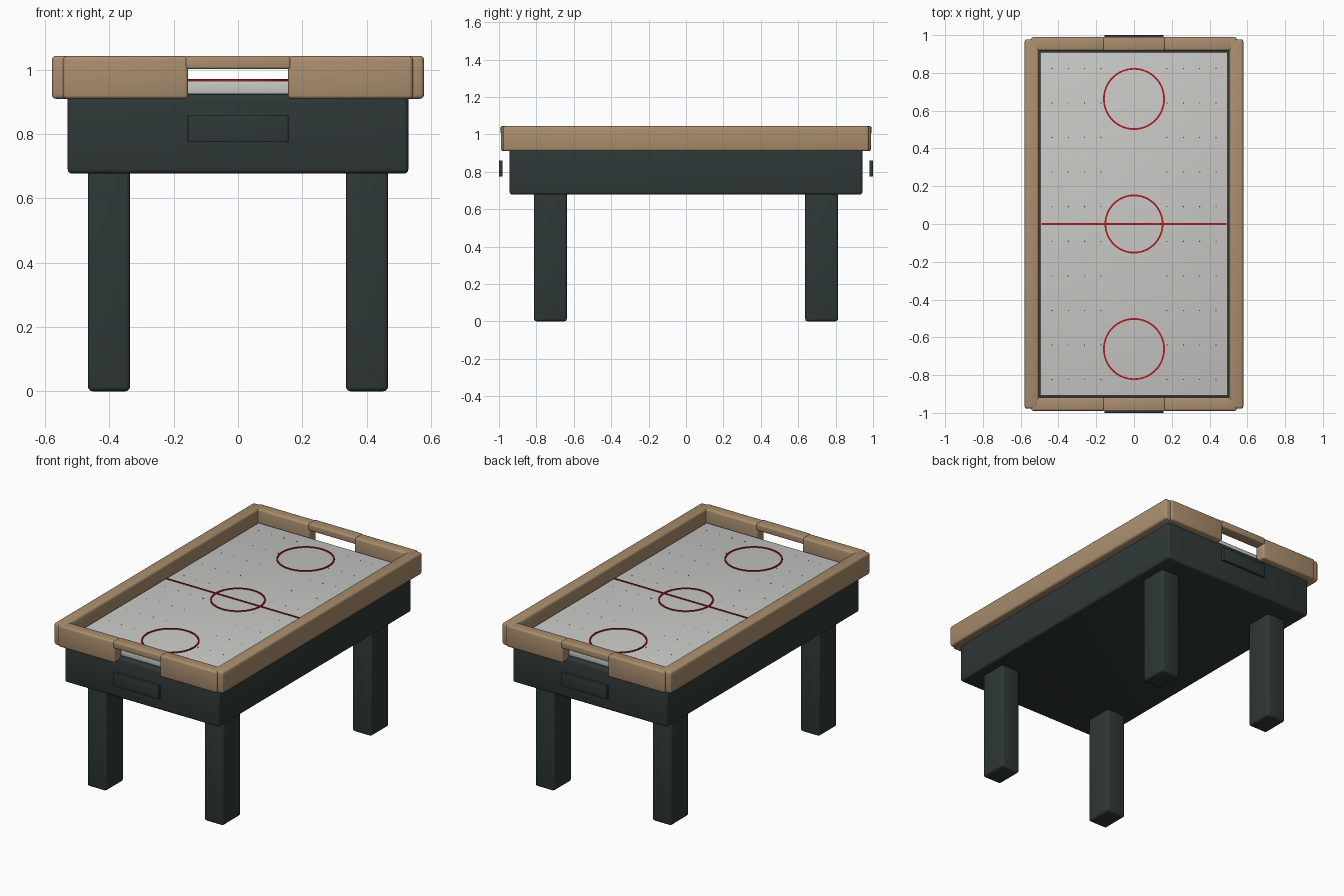
import bpy
import bmesh
import math
from mathutils import Matrix

cube = bpy.data.objects.get("Cube")
if cube:
    bpy.data.objects.remove(cube, do_unlink=True)


def material(name, color):
    mat = bpy.data.materials.new(name)
    mat.use_nodes = True
    mat.diffuse_color = (*color, 1)
    mat.node_tree.nodes["Principled BSDF"].inputs["Base Color"].default_value = (*color, 1)
    return mat


wood = material("tan wood", (0.40, 0.27, 0.155))
dark = material("dark slate", (0.028, 0.039, 0.038))
white = material("pale grey", (0.58, 0.58, 0.56))
red = material("red", (0.42, 0.012, 0.012))
black = material("black", (0.01, 0.01, 0.01))


def finish(name, bm, mat):
    mesh = bpy.data.meshes.new(name)
    bm.to_mesh(mesh)
    bm.free()
    mesh.materials.append(mat)
    obj = bpy.data.objects.new(name, mesh)
    bpy.context.collection.objects.link(obj)
    return obj


def box(name, xs, ys, zs, mat, bevel=0.0):
    """Box spanning the given ranges, with rounded edges."""
    bm = bmesh.new()
    spans = (xs, ys, zs)
    size = [b - a for a, b in spans]
    mid = [(a + b) / 2 for a, b in spans]
    bmesh.ops.create_cube(bm, size=1, matrix=Matrix.Translation(mid) @ Matrix.Diagonal((*size, 1)))
    if bevel:
        bmesh.ops.bevel(bm, geom=bm.edges[:], offset=bevel, segments=3, profile=0.5, affect='EDGES')
    obj = finish(name, bm, mat)
    if bevel:
        bpy.ops.object.select_all(action='DESELECT')
        obj.select_set(True)
        bpy.context.view_layer.objects.active = obj
        bpy.ops.object.shade_smooth_by_angle(angle=math.radians(35))
    return obj


def span(s, a, b):
    return tuple(sorted((s * a, s * b)))


# Cabinet and playing surface
box("cabinet", (-0.53, 0.53), (-0.943, 0.943), (0.677, 0.925), dark, 0.014)
box("playing_surface", (-0.497, 0.497), (-0.91, 0.91), (0.925, 0.966), white, 0.005)

sides = {1: "left", -1: "right"}
ends = {-1: "front", 1: "back"}

# Side rails
for sx, side in sides.items():
    box(f"{side}_rail", span(sx, 0.504, 0.579), (-0.978, 0.978), (0.91, 1.044), wood, 0.013)

for sy, end in ends.items():
    # Goal bridge and puck tray
    box(f"{end}_goal_bridge", (-0.163, 0.163), span(sy, 0.919, 0.991), (1.003, 1.044), wood, 0.007)
    box(f"{end}_puck_tray", (-0.157, 0.157), span(sy, 0.98, 1.0), (0.775, 0.86), dark, 0.002)
    for sx, side in sides.items():
        # End rails on both sides of the goal, and legs
        box(f"{end}_{side}_end_rail", span(sx, 0.155, 0.544), span(sy, 0.918, 0.989),
            (0.91, 1.043), wood, 0.011)
        box(f"{end}_{side}_leg", span(sx, 0.336, 0.467), span(sy, 0.637, 0.813),
            (0, 0.7), dark, 0.014)

# Centre line
box("centre_line", (-0.49, 0.49), (-0.004, 0.004), (0.965, 0.971), red)


def ring(name, y, outer, width=0.009, steps=64):
    """Flat raised ring painted on the surface."""
    bm = bmesh.new()
    profile = [(outer, 0.965), (outer, 0.971), (outer - width, 0.971), (outer - width, 0.965)]
    verts = [bm.verts.new((r, 0, z)) for r, z in profile]
    edges = [bm.edges.new((verts[i], verts[(i + 1) % 4])) for i in range(4)]
    bmesh.ops.spin(bm, geom=verts + edges, cent=(0, 0, 0), axis=(0, 0, 1),
                   angle=math.tau, steps=steps, use_merge=True)
    bmesh.ops.remove_doubles(bm, verts=bm.verts[:], dist=0.0001)
    bmesh.ops.recalc_face_normals(bm, faces=bm.faces[:])
    bmesh.ops.translate(bm, verts=bm.verts[:], vec=(0, y, 0))
    finish(name, bm, red)


ring("centre_circle", 0, 0.156)
ring("front_circle", -0.662, 0.164)
ring("back_circle", 0.662, 0.164)

# Air holes
bm = bmesh.new()
for row in range(10):
    for col in range(-5, 6):
        if abs(col) < 2:
            continue
        spot = Matrix.Translation((col * 0.087, (row - 4.5) * 0.183, 0.9655))
        bmesh.ops.create_cone(bm, cap_ends=True, segments=8, radius1=0.003, radius2=0.003,
                              depth=0.003, matrix=spot)
finish("air_holes", bm, black)
